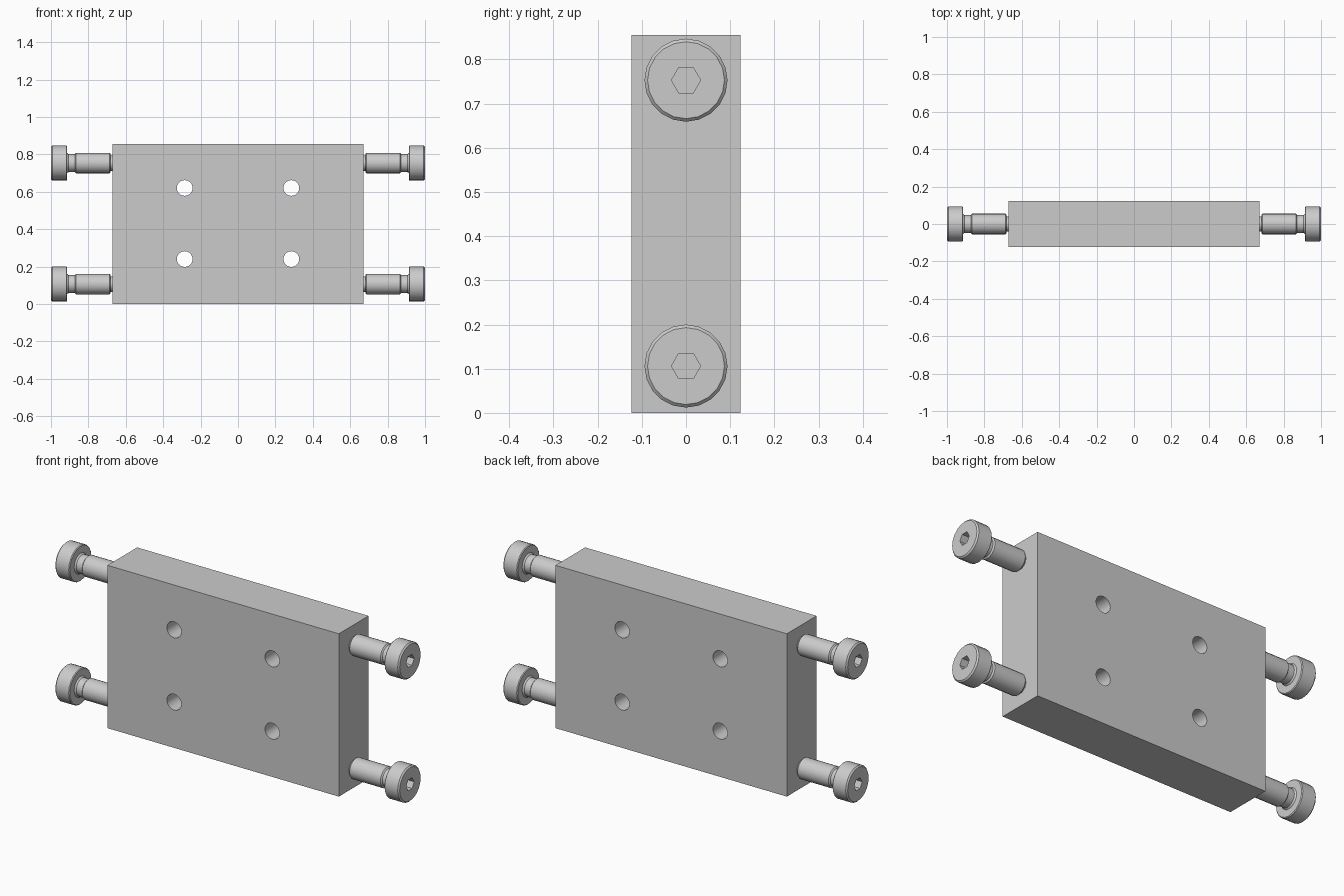
import bpy, math
from math import cos, sin, pi

if "Cube" in bpy.data.objects:
    bpy.data.objects.remove(bpy.data.objects["Cube"])

PLATE_X, PLATE_Y, PLATE_H = 0.672, 0.123, 0.855


def new_object(name, verts, faces):
    mesh = bpy.data.meshes.new(name)
    mesh.from_pydata(verts, [], faces)
    mesh.update()
    obj = bpy.data.objects.new(name, mesh)
    bpy.context.collection.objects.link(obj)
    return obj


def lathe_x(name, profile, n):
    """Closed solid turned about the x axis from (x, radius) points."""
    verts = [(x, r * cos(2 * pi * i / n), r * sin(2 * pi * i / n))
             for x, r in profile for i in range(n)]
    faces = [(k * n + i, k * n + (i + 1) % n, (k + 1) * n + (i + 1) % n, (k + 1) * n + i)
             for k in range(len(profile) - 1) for i in range(n)]
    last = (len(profile) - 1) * n
    faces = [f[::-1] for f in faces]
    faces += [tuple(range(n))[::-1], tuple(range(last, last + n))]
    # profile runs towards +x, so the start cap faces -x and the end cap +x
    return new_object(name, verts, faces)


def cut(target, cutter):
    mod = target.modifiers.new("cut", 'BOOLEAN')
    mod.operation, mod.solver, mod.object = 'DIFFERENCE', 'EXACT', cutter
    bpy.context.view_layer.objects.active = target
    bpy.ops.object.modifier_apply(modifier=mod.name)
    bpy.data.objects.remove(cutter)


def smooth(obj):
    bpy.ops.object.select_all(action='DESELECT')
    obj.select_set(True)
    bpy.context.view_layer.objects.active = obj
    bpy.ops.object.shade_smooth_by_angle(angle=math.radians(30))


def recalc(obj):
    import bmesh
    bm = bmesh.new()
    bm.from_mesh(obj.data)
    bmesh.ops.recalc_face_normals(bm, faces=bm.faces)
    bm.to_mesh(obj.data)
    bm.free()


# Plate with four through holes
bpy.ops.mesh.primitive_cube_add(size=1, location=(0, 0, PLATE_H / 2))
plate = bpy.context.object
plate.name = "plate"
plate.scale = (2 * PLATE_X, 2 * PLATE_Y, PLATE_H)
bpy.ops.object.transform_apply(location=True, scale=True)
for x in (-0.285, 0.285):
    for z in (0.24, 0.62):
        bpy.ops.mesh.primitive_cylinder_add(vertices=24, radius=0.042, depth=0.5,
                                            location=(x, 0, z), rotation=(pi / 2, 0, 0))
        cut(plate, bpy.context.object)
smooth(plate)

# Shoulder screw: thread in the plate, shoulder, undercut, head
screw = lathe_x("screw_right_lower", [
    (0.56, 0.034), (0.567, 0.041), (0.681, 0.041), (0.681, 0.049), (0.687, 0.055),
    (0.866, 0.055), (0.872, 0.048), (0.906, 0.048), (0.914, 0.054),
    (0.914, 0.090), (0.918, 0.094), (0.993, 0.094), (1.0, 0.087)], 20)
recalc(screw)

# Hex socket in the head
socket = lathe_x("socket_cutter", [(0.95, 0.033), (1.05, 0.033)], 6)
recalc(socket)
cut(screw, socket)
smooth(screw)

# Four copies of the screw
for z, level in ((0.106, "lower"), (0.753, "upper")):
    for angle, side in ((0, "right"), (pi, "left")):
        name = f"screw_{side}_{level}"
        obj = screw
        if name != screw.name:
            obj = bpy.data.objects.new(name, screw.data)
            bpy.context.collection.objects.link(obj)
        obj.location.z = z
        obj.rotation_euler.z = angle
